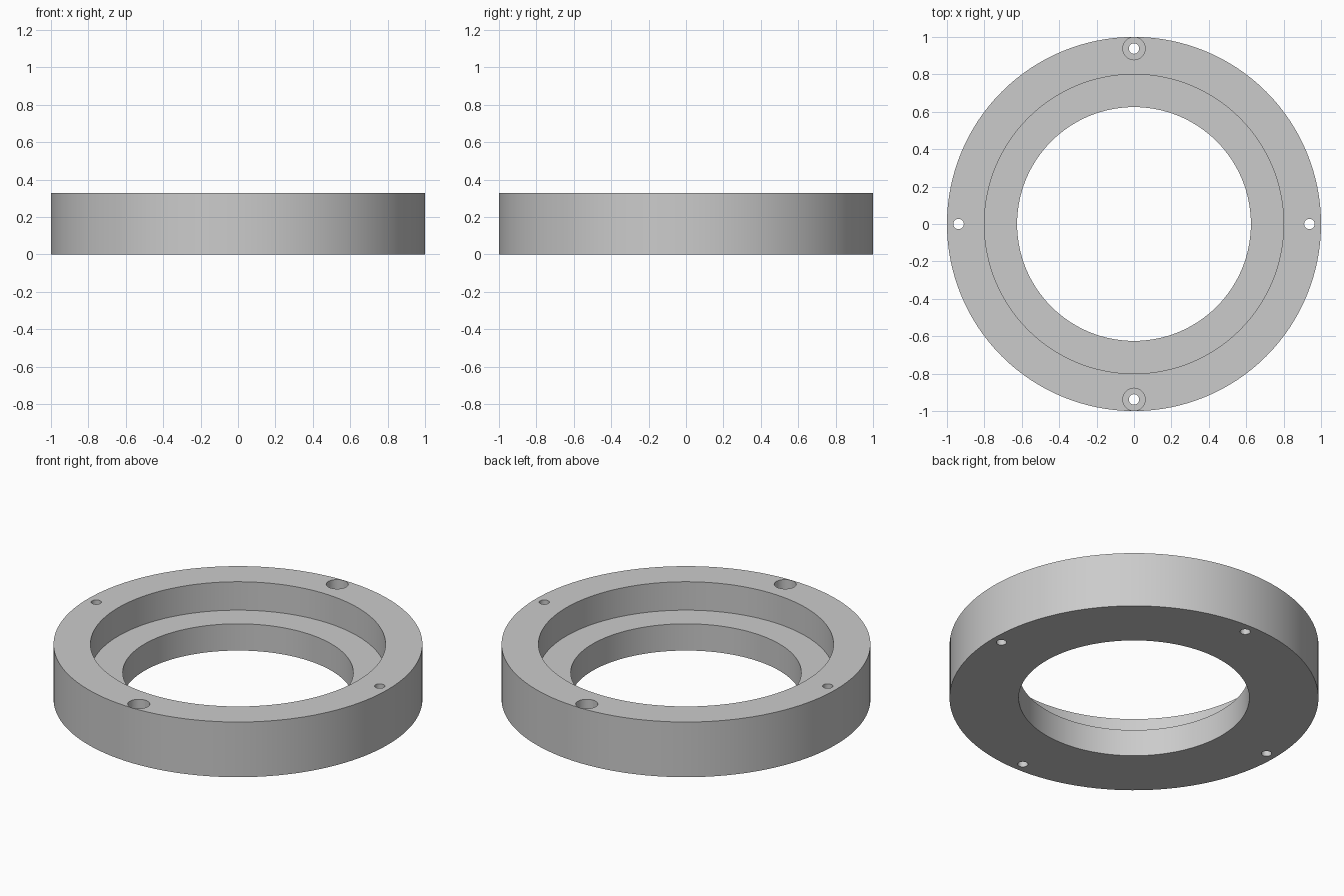
import bpy, bmesh, math

cube = bpy.data.objects.get("Cube")
if cube:
    bpy.data.objects.remove(cube, do_unlink=True)

HEIGHT = 0.33
SEAT_Z = 0.16          # floor of the stepped bore
BOLT_RADIUS = 0.938    # bolt circle
HEAD_Z = 0.22          # floor of the screw head recesses

grey = bpy.data.materials.new("plain grey")
grey.use_nodes = True
colour = (0.6, 0.6, 0.6, 1)
grey.diffuse_color = colour
grey.node_tree.nodes["Principled BSDF"].inputs["Base Color"].default_value = colour


def turned(name, profile, segments, centre=(0, 0)):
    """Revolve a closed (radius, z) profile around the vertical axis."""
    bm = bmesh.new()
    verts = [bm.verts.new((r, 0, z)) for r, z in profile]
    edges = [bm.edges.new((verts[i - 1], verts[i])) for i in range(len(verts))]
    bmesh.ops.spin(bm, geom=verts + edges, cent=(0, 0, 0), axis=(0, 0, 1),
                   angle=math.tau, steps=segments, use_duplicate=False)
    bmesh.ops.remove_doubles(bm, verts=bm.verts, dist=1e-5)
    bmesh.ops.recalc_face_normals(bm, faces=bm.faces)
    return finish(name, bm, centre)


def drill(name, radius, bottom, top, centre):
    """Cylinder used to cut a hole."""
    bm = bmesh.new()
    bmesh.ops.create_cone(bm, cap_ends=True, segments=32, radius1=radius,
                          radius2=radius, depth=top - bottom)
    bmesh.ops.translate(bm, verts=bm.verts, vec=(0, 0, (top + bottom) / 2))
    return finish(name, bm, centre)


def finish(name, bm, centre):
    mesh = bpy.data.meshes.new(name)
    bm.to_mesh(mesh)
    bm.free()
    mesh.materials.append(grey)
    obj = bpy.data.objects.new(name, mesh)
    obj.location = (*centre, 0)
    bpy.context.collection.objects.link(obj)
    return obj


# Ring body with a stepped bore
ring = turned("flange_ring", [(0.625, 0), (1, 0), (1, HEIGHT), (0.8, HEIGHT),
                              (0.8, SEAT_Z), (0.625, SEAT_Z)], 128)

# Four through holes, with screw head recesses at the front and back
cutters = []
for i, side in enumerate(("left", "back", "right", "front")):
    angle = i * math.pi / 2
    centre = (BOLT_RADIUS * math.cos(angle), BOLT_RADIUS * math.sin(angle))
    cutters.append(drill(side + "_hole_cutter", 0.028, -0.1, HEIGHT + 0.1, centre))
    if side in ("front", "back"):
        cutters.append(drill(side + "_recess_cutter", 0.06, HEAD_Z, HEIGHT + 0.1, centre))

bpy.ops.object.select_all(action="DESELECT")
ring.select_set(True)
bpy.context.view_layer.objects.active = ring
for cutter in cutters:
    cutter.hide_render = True
    cut = ring.modifiers.new(cutter.name, "BOOLEAN")
    cut.operation = "DIFFERENCE"
    cut.solver = "EXACT"
    cut.object = cutter
    bpy.ops.object.modifier_apply(modifier=cut.name)
    bpy.data.objects.remove(cutter, do_unlink=True)

bpy.ops.object.shade_smooth_by_angle(angle=math.radians(30))
